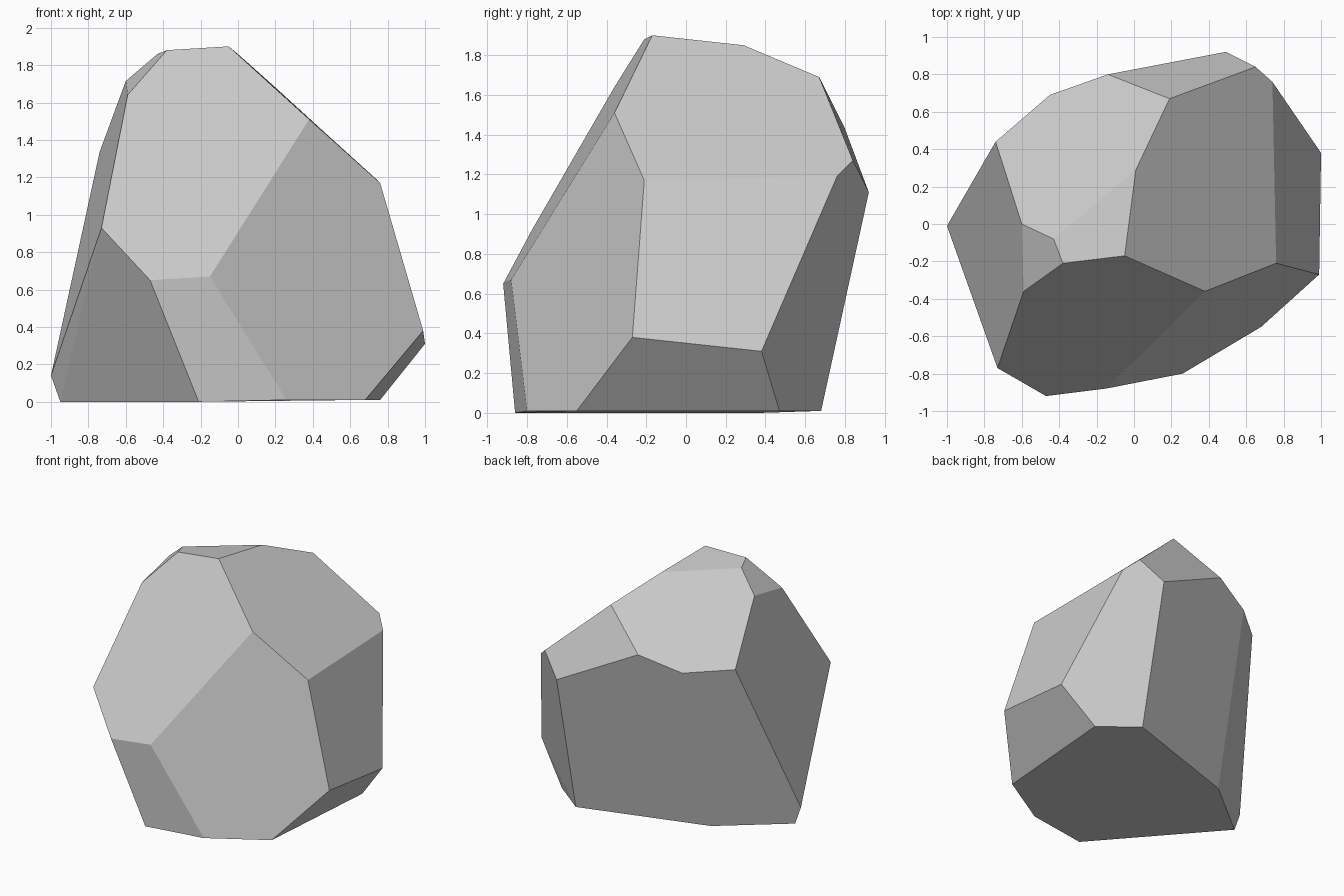
import bpy
import bmesh
from math import radians

default_cube = bpy.data.objects.get("Cube")
if default_cube:
    bpy.data.objects.remove(default_cube, do_unlink=True)

# Stone colour
stone = bpy.data.materials.new("stone grey")
stone.use_nodes = True
grey = (0.6, 0.6, 0.6, 1)
stone.diffuse_color = grey
stone.node_tree.nodes["Principled BSDF"].inputs["Base Color"].default_value = grey

# Corners of the boulder, grouped by where they sit
crown = [(-.05, -.17, 1.9), (-.38, -.21, 1.88), (-.43, -.08, 1.86),
         (-.6, 0, 1.715), (-.59, -.36, 1.64), (.01, .29, 1.85)]
shoulder = [(.19, .67, 1.69), (.65, .84, 1.27), (.74, .76, 1.19),
            (.76, -.21, 1.17), (.38, -.36, 1.51)]
back_rim = [(-.74, .44, 1.335), (-.45, .69, 1.325), (-.14, .8, 1.43), (.49, .92, 1.11)]
waist = [(-.73, -.77, .93), (-.47, -.92, .65), (-.15, -.88, .67),
         (.99, -.27, .38), (1, .38, .31), (-1, -.01, .14)]
base = [(-.95, -.01, 0), (-.21, -.86, 0), (.26, -.8, .01), (.68, -.55, .01),
        (.76, .47, .01), (.49, .68, .01), (-.48, .37, 0)]

# Wrap the corners in a hull and merge the triangles into broad facets
bm = bmesh.new()
for corner in crown + shoulder + back_rim + waist + base:
    bm.verts.new(corner)
bmesh.ops.convex_hull(bm, input=bm.verts)
bmesh.ops.dissolve_limit(bm, angle_limit=radians(4), verts=bm.verts, edges=bm.edges)
bmesh.ops.recalc_face_normals(bm, faces=bm.faces)

mesh = bpy.data.meshes.new("boulder")
bm.to_mesh(mesh)
bm.free()
mesh.materials.append(stone)
boulder = bpy.data.objects.new("boulder", mesh)
bpy.context.collection.objects.link(boulder)
